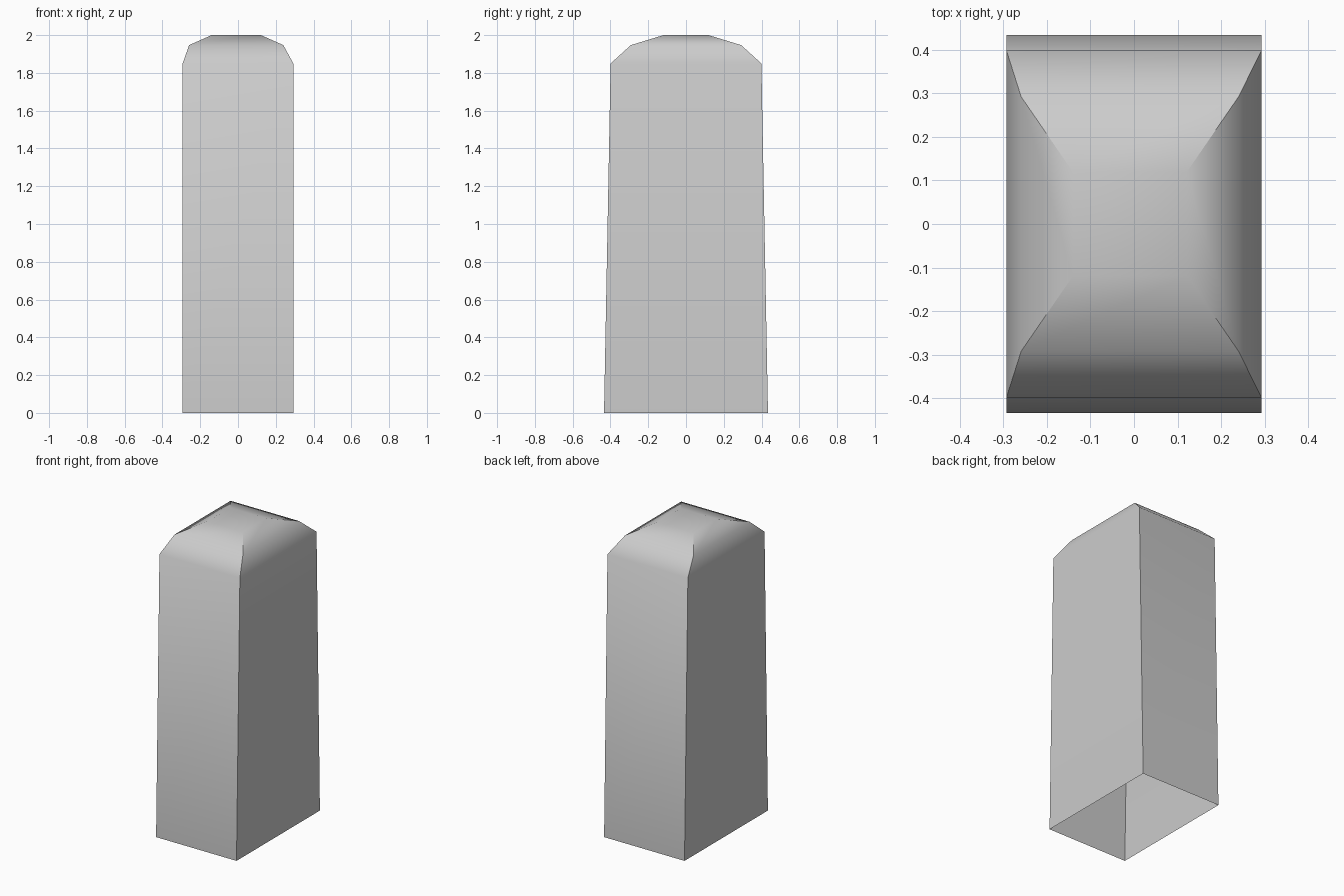
import bpy
import bmesh

if "Cube" in bpy.data.objects:
    bpy.data.objects.remove(bpy.data.objects["Cube"])

# Cross-sections from the ground up: z, left x, right x, half depth
SECTIONS = [
    (0.00, -0.293, 0.293, 0.434),
    (1.85, -0.293, 0.293, 0.399),
    (1.947, -0.259, 0.240, 0.292),
    (2.00, -0.140, 0.121, 0.119),
]

bm = bmesh.new()
rings = [[bm.verts.new((x, y, z)) for x, y in ((x0, -d), (x1, -d), (x1, d), (x0, d))]
         for z, x0, x1, d in SECTIONS]

# Tapered walls and hipped shoulders, with sharp corner edges
for low, high in zip(rings, rings[1:]):
    for i in range(4):
        j = (i + 1) % 4
        bm.faces.new((low[i], low[j], high[j], high[i]))
    for a, b in zip(low, high):
        bm.edges.get((a, b)).smooth = False

# Flat crown; the underside stays open
bm.faces.new(rings[-1])
for face in bm.faces:
    face.smooth = True

mesh = bpy.data.meshes.new("pillar_body")
bm.to_mesh(mesh)
bm.free()
body = bpy.data.objects.new("pillar_body", mesh)
bpy.context.collection.objects.link(body)
